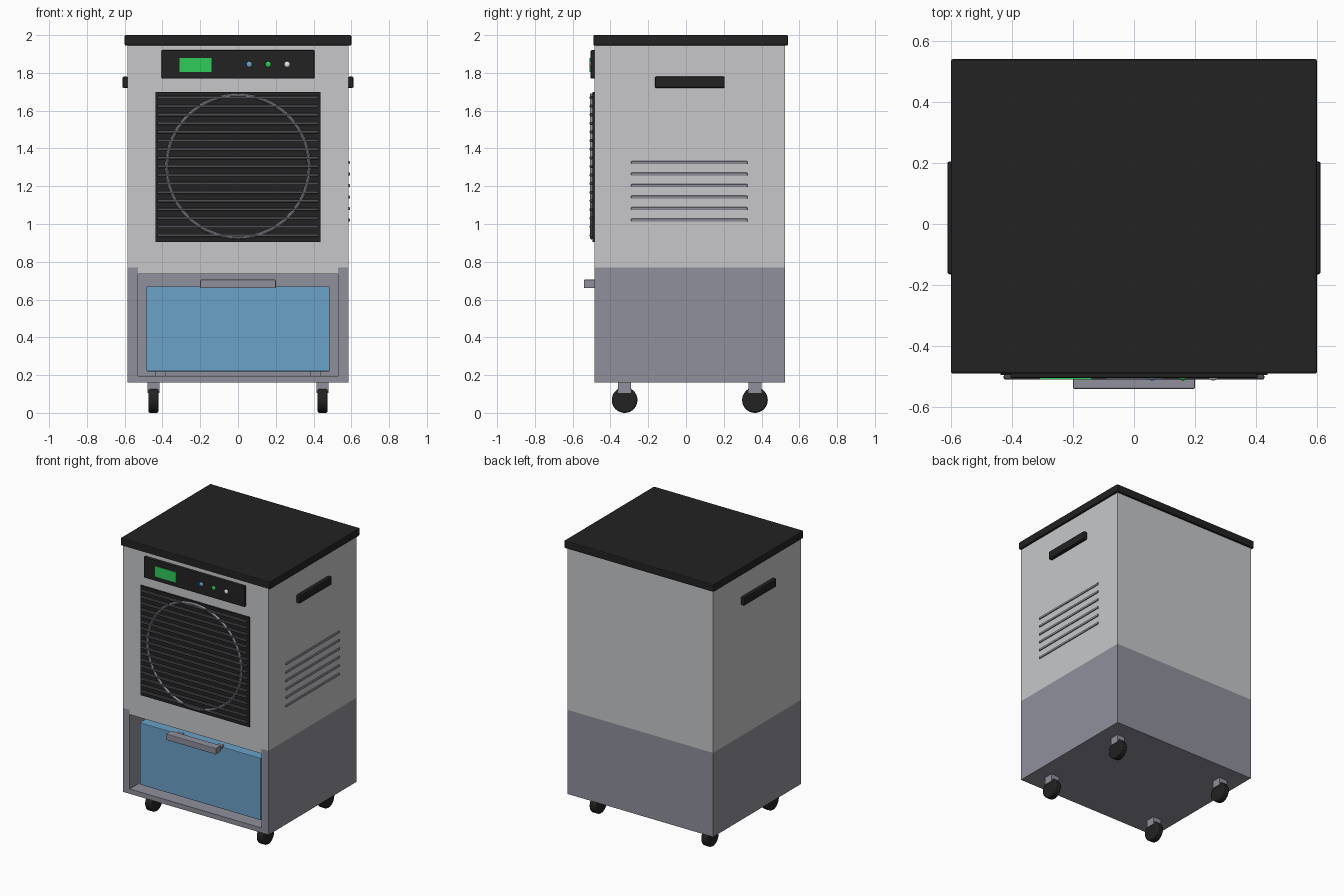
import bpy
from math import pi
from mathutils import Vector

if "Cube" in bpy.data.objects:
    bpy.data.objects.remove(bpy.data.objects["Cube"], do_unlink=True)


def material(name, r, g, b):
    m = bpy.data.materials.new(name)
    m.use_nodes = True
    m.diffuse_color = (r, g, b, 1)
    m.node_tree.nodes["Principled BSDF"].inputs["Base Color"].default_value = (r, g, b, 1)
    return m


LIGHT = material("light grey", 0.57, 0.575, 0.59)
GREY = material("mid grey", 0.275, 0.28, 0.33)
BLACK = material("black plastic", 0.016, 0.016, 0.016)
SLAT = material("slat grey", 0.07, 0.07, 0.08)
BLUE = material("tank blue", 0.147, 0.36, 0.58)
GREEN = material("display green", 0.03, 0.6, 0.1)
WHITE = material("lamp white", 0.8, 0.8, 0.8)


def finish(name, mat, smooth=False):
    ob = bpy.context.object
    ob.name = ob.data.name = name
    ob.data.materials.append(mat)
    if smooth:
        bpy.ops.object.shade_smooth_by_angle(angle=pi / 5)
    return ob


def box(name, mat, x, y, z, bevel=0, segments=2):
    """Box from (min, max) ranges, with optional rounded edges."""
    lo, hi = Vector((x[0], y[0], z[0])), Vector((x[1], y[1], z[1]))
    bpy.ops.mesh.primitive_cube_add(size=1, location=(lo + hi) / 2)
    ob = finish(name, mat)
    ob.data.transform(hi_lo_scale(hi - lo))
    if bevel:
        mod = ob.modifiers.new("rounding", "BEVEL")
        mod.width, mod.segments = bevel, segments
    return ob


def hi_lo_scale(size):
    from mathutils import Matrix
    return Matrix.Diagonal((*size, 1))


HALF, INNER = 0.585, 0.53
FRONT, BACK = -0.485, 0.525

# Cabinet and lid
box("upper_cabinet", LIGHT, (-HALF, HALF), (FRONT, BACK), (0.77, 1.95))
box("cabinet_lip", LIGHT, (-INNER, INNER), (FRONT, 0.47), (0.735, 0.77))
box("lid", BLACK, (-0.6, 0.6), (-0.49, 0.54), (1.945, 2.0), 0.006)

# Lower shell, open at the front
box("shell_floor", GREY, (-HALF, HALF), (FRONT, BACK), (0.16, 0.195))
box("shell_back", GREY, (-INNER, INNER), (0.47, BACK), (0.195, 0.77))
for side, s in (("left", 1), ("right", -1)):
    box(side + "_shell_wall", GREY, sorted((s * INNER, s * HALF)),
        (FRONT, BACK), (0.195, 0.77))

# Water tank with pull handle
box("water_tank", BLUE, (-0.485, 0.485), (-0.435, 0.4), (0.22, 0.67), 0.004)
box("tank_handle", GREY, (-0.2, 0.2), (-0.54, -0.48), (0.66, 0.705), 0.004)
for side, s in (("left", 1), ("right", -1)):
    box(side + "_handle_bracket", GREY, sorted((s * 0.14, s * 0.18)),
        (-0.49, -0.42), (0.662, 0.68))
    box(side + "_tank_runner", GREY, sorted((s * 0.38, s * 0.44)),
        (-0.38, 0.4), (0.19, 0.222))

# Air grille: backing, slats and ring
box("grille_backing", BLACK, (-0.437, 0.437), (-0.495, FRONT + 0.005), (0.905, 1.7))
for i in range(17):
    z = 0.94 + i * 0.0456
    box(f"grille_slat_{i + 1}", SLAT, (-0.427, 0.427),
        (-0.51, -0.493), (z - 0.008, z + 0.008), 0.005)
bpy.ops.mesh.primitive_torus_add(location=(0, -0.5, 1.305), rotation=(pi / 2, 0, 0),
                                 major_radius=0.377, minor_radius=0.0095,
                                 major_segments=64, minor_segments=10)
finish("grille_ring", GREY, True)

# Control panel with display and lamps
box("control_panel", BLACK, (-0.405, 0.405), (-0.505, FRONT + 0.005), (1.77, 1.92), 0.005)
box("display", GREEN, (-0.31, -0.14), (-0.51, -0.502), (1.805, 1.88))
for name, mat, x in (("blue", BLUE, 0.06), ("green", GREEN, 0.16), ("white", WHITE, 0.26)):
    bpy.ops.mesh.primitive_uv_sphere_add(radius=0.016, segments=16, ring_count=10,
                                         location=(x, -0.503, 1.845))
    ob = finish(name + "_lamp", mat, True)
    ob.scale.y = 0.6

# Side grips on both sides, vents on the left side only
for side, s in (("left", 1), ("right", -1)):
    box(side + "_grip", BLACK, sorted((s * 0.58, s * 0.612)),
        (-0.165, 0.205), (1.72, 1.78), 0.008)
for i in range(6):
    z = 1.02 + i * 0.061
    box(f"side_vent_{i + 1}", GREY, (0.58, 0.592), (-0.29, 0.325),
        (z - 0.008, z + 0.008), 0.003)

# Casters
for side, s in (("left", 1), ("right", -1)):
    for end, y in (("front", -0.325), ("back", 0.365)):
        x = s * 0.448
        name = f"{end}_{side}_caster"
        box(name + "_fork", GREY, (x - 0.032, x + 0.032), (y - 0.034, y + 0.034), (0.105, 0.165))
        bpy.ops.mesh.primitive_cylinder_add(vertices=32, radius=0.068, depth=0.052,
                                            location=(x, y, 0.068), rotation=(0, pi / 2, 0))
        wheel = finish(name + "_wheel", BLACK, True)
        mod = wheel.modifiers.new("rounding", "BEVEL")
        mod.width, mod.segments = 0.008, 2
